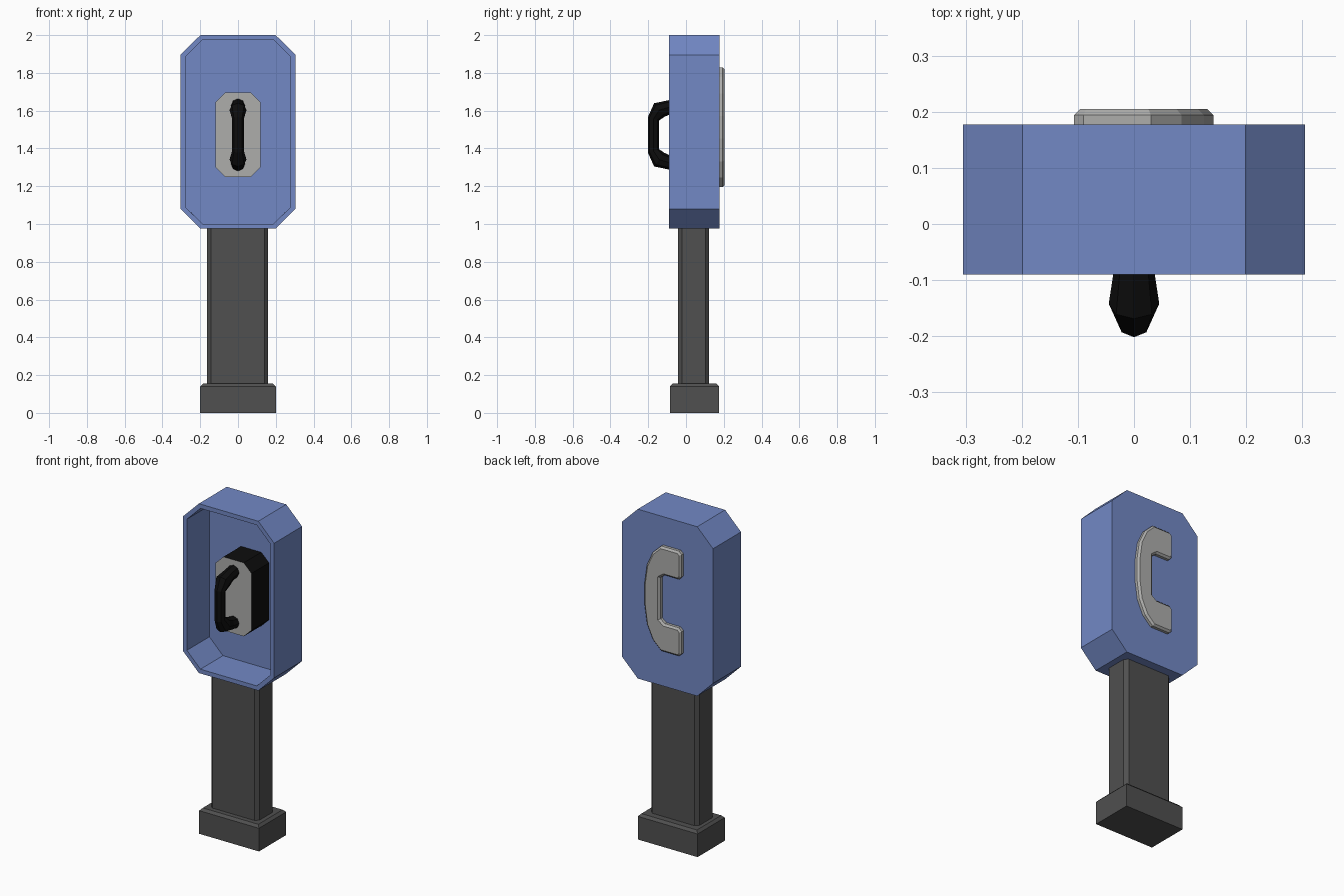
import bpy, bmesh
from mathutils import Vector

if "Cube" in bpy.data.objects:
    bpy.data.objects.remove(bpy.data.objects["Cube"])


def material(name, r, g, b):
    m = bpy.data.materials.new(name)
    m.diffuse_color = (r, g, b, 1)
    m.use_nodes = True
    m.node_tree.nodes["Principled BSDF"].inputs["Base Color"].default_value = m.diffuse_color
    return m


blue = material("blue", 0.17, 0.25, 0.56)
dark = material("dark_grey", 0.08, 0.08, 0.08)
black = material("black", 0.004, 0.004, 0.004)
light = material("light_grey", 0.42, 0.42, 0.41)


def finish(bm, name, *mats):
    bmesh.ops.recalc_face_normals(bm, faces=bm.faces)
    me = bpy.data.meshes.new(name)
    bm.to_mesh(me)
    bm.free()
    for m in mats:
        me.materials.append(m)
    ob = bpy.data.objects.new(name, me)
    bpy.context.collection.objects.link(ob)
    return ob


def prism(points, y0, y1):
    """Extrude an (x, z) outline along y; returns bmesh, front cap, back cap."""
    bm = bmesh.new()
    a = [bm.verts.new((x, y0, z)) for x, z in points]
    b = [bm.verts.new((x, y1, z)) for x, z in points]
    front, back = bm.faces.new(a), bm.faces.new(b[::-1])
    n = len(points)
    for i in range(n):
        j = (i + 1) % n
        bm.faces.new((a[i], b[i], b[j], a[j]))
    bmesh.ops.recalc_face_normals(bm, faces=bm.faces)
    return bm, front, back


def octagon(w, z0, z1, cx, cz):
    right = [(w - cx, z0), (w, z0 + cz), (w, z1 - cz), (w - cx, z1)]
    return right + [(-x, z) for x, z in reversed(right)]


def box(x0, x1, y0, y1, z0, z1):
    bm = bmesh.new()
    bmesh.ops.create_cube(bm, size=1)
    bmesh.ops.scale(bm, vec=(x1 - x0, y1 - y0, z1 - z0), verts=bm.verts)
    bmesh.ops.translate(bm, verts=bm.verts,
                        vec=((x0 + x1) / 2, (y0 + y1) / 2, (z0 + z1) / 2))
    return bm


# Base block with a sloped upper edge
bm = box(-0.2, 0.2, -0.085, 0.175, 0, 0.14)
top = max(bm.faces, key=lambda f: f.calc_center_median().z)
bmesh.ops.inset_region(bm, faces=[top], thickness=0.02, depth=0.015)
finish(bm, "base", dark)

# Post with chamfered upright corners
bm = box(-0.163, 0.16, -0.042, 0.123, 0.15, 0.98)
upright = [e for e in bm.edges if abs(e.verts[0].co.z - e.verts[1].co.z) > 0.1]
bmesh.ops.bevel(bm, geom=upright, offset=0.02, segments=1, affect='EDGES')
finish(bm, "post", dark)

# Open-fronted hood
bm, front, _ = prism(octagon(0.305, 0.975, 2.0, 0.106, 0.105), -0.09, 0.177)
bmesh.ops.inset_region(bm, faces=[front], thickness=0.028)
bmesh.ops.inset_region(bm, faces=[front], thickness=0.0001, depth=-0.215)
finish(bm, "hood", blue)

# Telephone body: black sides, grey front
bm, front, _ = prism(octagon(0.12, 1.25, 1.695, 0.052, 0.05), -0.042, 0.13)
front.material_index = 1
finish(bm, "telephone_body", black, light)

# Receiver: faceted tube with thicker ends (y, offset from mid height, radius)
half = [(-0.035, 0.155, 0.037), (-0.09, 0.146, 0.037), (-0.142, 0.131, 0.045),
        (-0.172, 0.085, 0.031)]
path = half + [(y, -d, r) for y, d, r in reversed(half)]
cu = bpy.data.curves.new("receiver", 'CURVE')
cu.dimensions = '3D'
cu.bevel_depth = 1
cu.bevel_resolution = 2
cu.use_fill_caps = True
sp = cu.splines.new('POLY')
sp.points.add(len(path) - 1)
for p, (y, d, r) in zip(sp.points, path):
    p.co = (0, y, 1.472 + d, 1)
    p.radius = r
sp.use_smooth = False
cu.materials.append(black)
receiver = bpy.data.objects.new("receiver", cu)
bpy.context.collection.objects.link(receiver)
bpy.context.view_layer.objects.active = receiver
receiver.select_set(True)
bpy.ops.object.convert(target='MESH')

# Raised handset relief on the back, mirrored about its middle height
half = [(0.142, 0.06), (0.125, 0.18), (0.085, 0.265), (0.03, 0.317),
        (-0.09, 0.317), (-0.107, 0.3), (-0.107, 0.165), (-0.09, 0.147),
        (0.005, 0.147), (0.035, 0.125)]
outline = half + [(x, -d) for x, d in reversed(half)]
bm, _, back = prism([(x, 1.512 + d) for x, d in outline], 0.17, 0.194)
bmesh.ops.inset_region(bm, faces=[back], thickness=0.012, depth=0.011)
finish(bm, "handset_relief", light)
